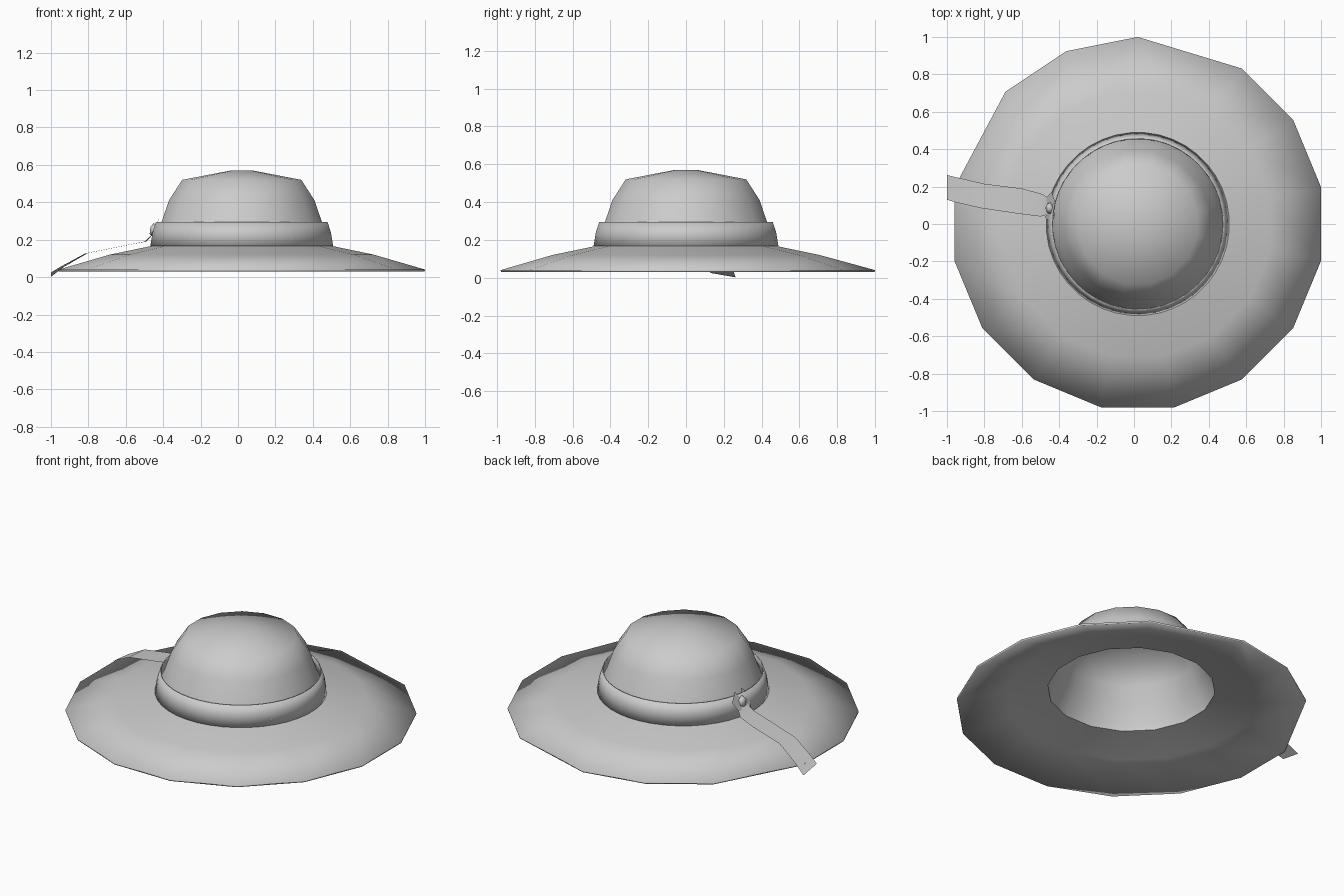
import bpy, bmesh, math
from mathutils import Vector

cube = bpy.data.objects.get("Cube")
if cube:
    bpy.data.objects.remove(cube, do_unlink=True)

felt = bpy.data.materials.new("light_grey_felt")
felt.use_nodes = True
GREY = (0.6, 0.6, 0.6, 1)
felt.diffuse_color = GREY
felt.node_tree.nodes["Principled BSDF"].inputs["Base Color"].default_value = GREY

CENTRE = Vector((0.02, 0, 0))


def finish(name, bm, thickness=0, angle=60):
    """Turn a bmesh into a smooth shaded object, optionally a thin shell."""
    bmesh.ops.remove_doubles(bm, verts=bm.verts[:], dist=0.0005)
    bmesh.ops.recalc_face_normals(bm, faces=bm.faces[:])
    mesh = bpy.data.meshes.new(name)
    bm.to_mesh(mesh)
    bm.free()
    mesh.materials.append(felt)
    obj = bpy.data.objects.new(name, mesh)
    bpy.context.collection.objects.link(obj)
    if thickness:
        mod = obj.modifiers.new("shell", "SOLIDIFY")
        mod.thickness = thickness
        mod.offset = -1
    bpy.ops.object.select_all(action="DESELECT")
    obj.select_set(True)
    bpy.context.view_layer.objects.active = obj
    bpy.ops.object.shade_smooth_by_angle(angle=math.radians(angle))
    return obj


def lathe(profile, steps, rim_angles=None):
    """Revolve (radius, height) points; rim_angles overrides the first ring."""
    bm = bmesh.new()
    even = [360 * (k + 0.5) / steps for k in range(steps)]
    rings = []
    for i, (r, z) in enumerate(profile):
        angles = rim_angles if rim_angles and i == 0 else even
        rings.append([bm.verts.new(CENTRE + Vector((
            r * math.cos(math.radians(a)), r * math.sin(math.radians(a)), z)))
            for a in angles])
    for low, high in zip(rings, rings[1:]):
        for k in range(steps):
            n = (k + 1) % steps
            bm.faces.new((low[k], low[n], high[n], high[k]))
    return bm, rings


# Brim and crown: one shell, with an uneven rim at the back
uneven = {78.75: 90, 101.25: 90, 123.75: 112.5, 146.25: 135}
rim = [22.5 * (k + 0.5) for k in range(16)]
rim = [uneven.get(a, a) for a in rim]
hat, rings = lathe([(1.0, 0.04), (0.72, 0.12), (0.485, 0.168), (0.484, 0.20),
                    (0.435, 0.30), (0.397, 0.41), (0.325, 0.52), (0.06, 0.57)], 16, rim)
hat.faces.new(rings[-1])
finish("brim_and_crown", hat, 0.01, 75)

# Hat band
band, _ = lathe([(0.49, 0.168), (0.478, 0.24), (0.46, 0.295)], 40)
finish("hat_band", band, 0.006)

# Ribbon tail: pairs of edge points running from the knot over the brim
tail = [((-0.43, 0.06, 0.26), (-0.43, 0.12, 0.26)),
        ((-0.50, 0.04, 0.19), (-0.49, 0.16, 0.19)),
        ((-0.62, 0.055, 0.165), (-0.60, 0.19, 0.17)),
        ((-0.82, 0.085, 0.125), (-0.80, 0.215, 0.13)),
        ((-0.95, 0.115, 0.055), (-0.93, 0.245, 0.055)),
        ((-1.0, 0.13, 0.025), (-1.0, 0.262, 0.002))]
strip = bmesh.new()
pairs = [[strip.verts.new(p) for p in pair] for pair in tail]
for (a, b), (c, d) in zip(pairs, pairs[1:]):
    strip.faces.new((a, b, d, c))
finish("ribbon_tail", strip)

# Knot with two small pointed loops
knot = bmesh.new()
bmesh.ops.create_icosphere(knot, subdivisions=1, radius=1)
for v in knot.verts:
    v.co = Vector((-0.45 + v.co.x * 0.025, 0.085 + v.co.y * 0.035, 0.25 + v.co.z * 0.04))
finish("ribbon_knot", knot)

for side, name in ((1, "knot_loop_back"), (-1, "knot_loop_front")):
    loop = bmesh.new()
    heart = loop.verts.new((-0.455, 0.085, 0.25))
    fan = [loop.verts.new((x, 0.085 + side * y, z)) for x, y, z in
           ((-0.42, 0.03, 0.318), (-0.44, 0.085, 0.27), (-0.475, 0.05, 0.20))]
    for a, b in zip(fan, fan[1:]):
        loop.faces.new((heart, a, b))
    finish(name, loop)
